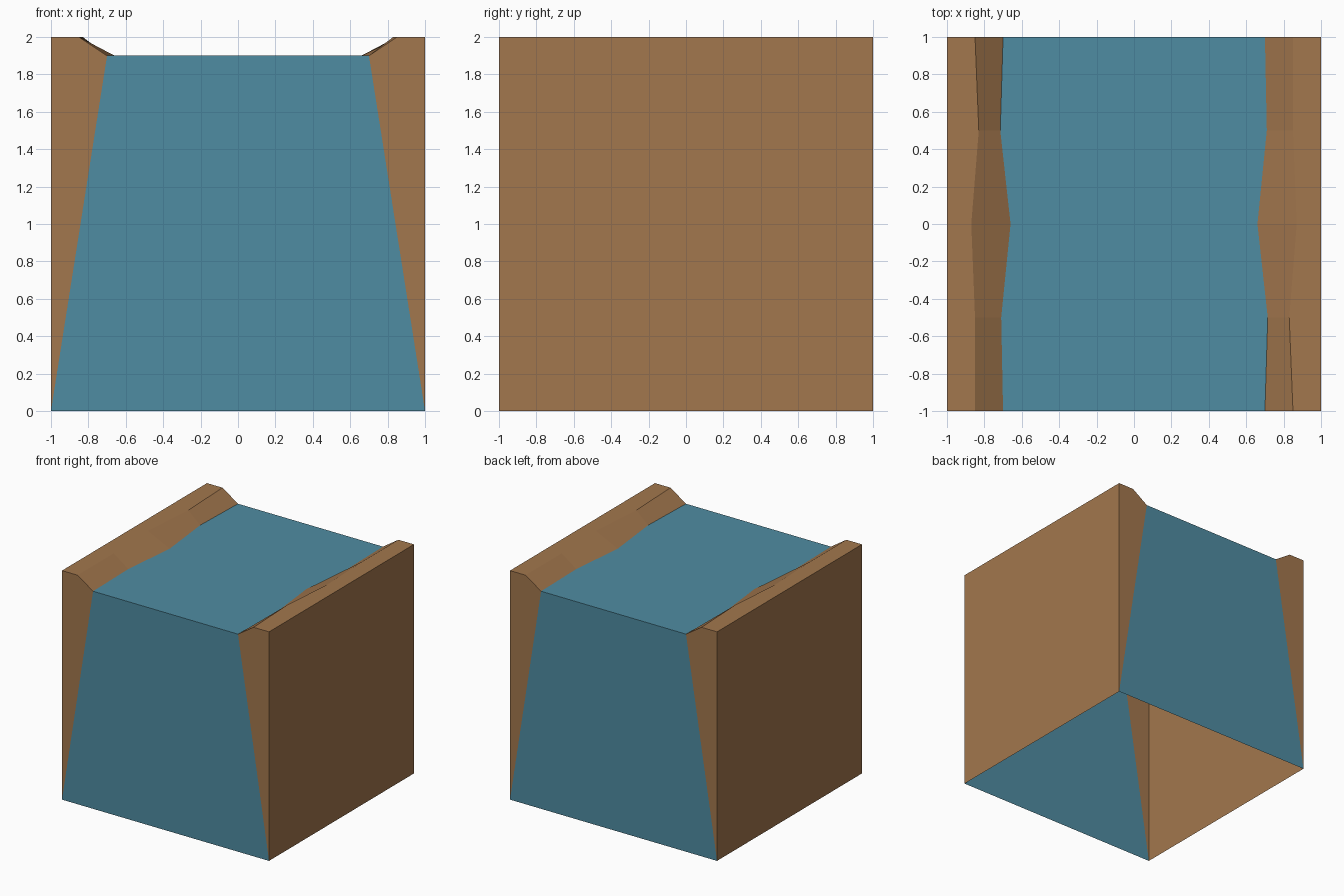
import bpy

if "Cube" in bpy.data.objects:
    bpy.data.objects.remove(bpy.data.objects["Cube"])

H, WATER_Z = 2.0, 1.9
# right bank stations, front to back: y, waterline x, lip x
STATIONS = [(-1.0, 0.70, 0.85), (-0.5, 0.715, 0.83), (0.0, 0.66, 0.87),
            (0.5, 0.71, 0.85), (1.0, 0.70, 0.85)]


def material(name, rgb):
    m = bpy.data.materials.new(name)
    m.diffuse_color = (*rgb, 1)
    m.use_nodes = True
    m.node_tree.nodes["Principled BSDF"].inputs["Base Color"].default_value = m.diffuse_color
    return m


def make(name, faces, mat):
    """Build a flat-shaded object from face loops of points, sharing corners."""
    index, loops = {}, []
    for face in faces:
        loops.append([index.setdefault(p, len(index)) for p in face])
    me = bpy.data.meshes.new(name)
    me.from_pydata(list(index), [], loops)
    me.materials.append(mat)
    ob = bpy.data.objects.new(name, me)
    bpy.context.collection.objects.link(ob)
    return ob


def turned(faces):
    """Half turn about z."""
    return [[(-x, -y, z) for x, y, z in f] for f in faces]


earth = material("earth brown", (0.365, 0.185, 0.075))
blue = material("water blue", (0.078, 0.262, 0.36))

# earth bank: outer wall, flat lip and wavy slope down to the water
bank = []
for (y0, i0, o0), (y1, i1, o1) in zip(STATIONS, STATIONS[1:]):
    bank.append([(1, y0, 0), (1, y1, 0), (1, y1, H), (1, y0, H)])
    bank.append([(o0, y0, H), (1, y0, H), (1, y1, H), (o1, y1, H)])
    bank.append([(i0, y0, WATER_Z), (o0, y0, H), (o1, y1, H), (i1, y1, WATER_Z)])
# bank end faces, front and back
for k in (0, -1):
    y, i, o = STATIONS[k]
    end = [(i, y, WATER_Z), (1, y, 0), (1, y, H), (o, y, H)]
    bank.append(end if y < 0 else end[::-1])
make("right_bank", bank, earth)
make("left_bank", turned(bank), earth)

# water: surface strip between the banks, plus the falling front and back sheets
left = [-s[1] for s in reversed(STATIONS)]
water = []
for k in range(len(STATIONS) - 1):
    (y0, r0, _), (y1, r1, _) = STATIONS[k], STATIONS[k + 1]
    water.append([(left[k], y0, WATER_Z), (r0, y0, WATER_Z),
                  (r1, y1, WATER_Z), (left[k + 1], y1, WATER_Z)])
sheet = [[(-1, -1, 0), (1, -1, 0), (0.7, -1, WATER_Z), (-0.7, -1, WATER_Z)]]
make("water", water + sheet + turned(sheet), blue)
